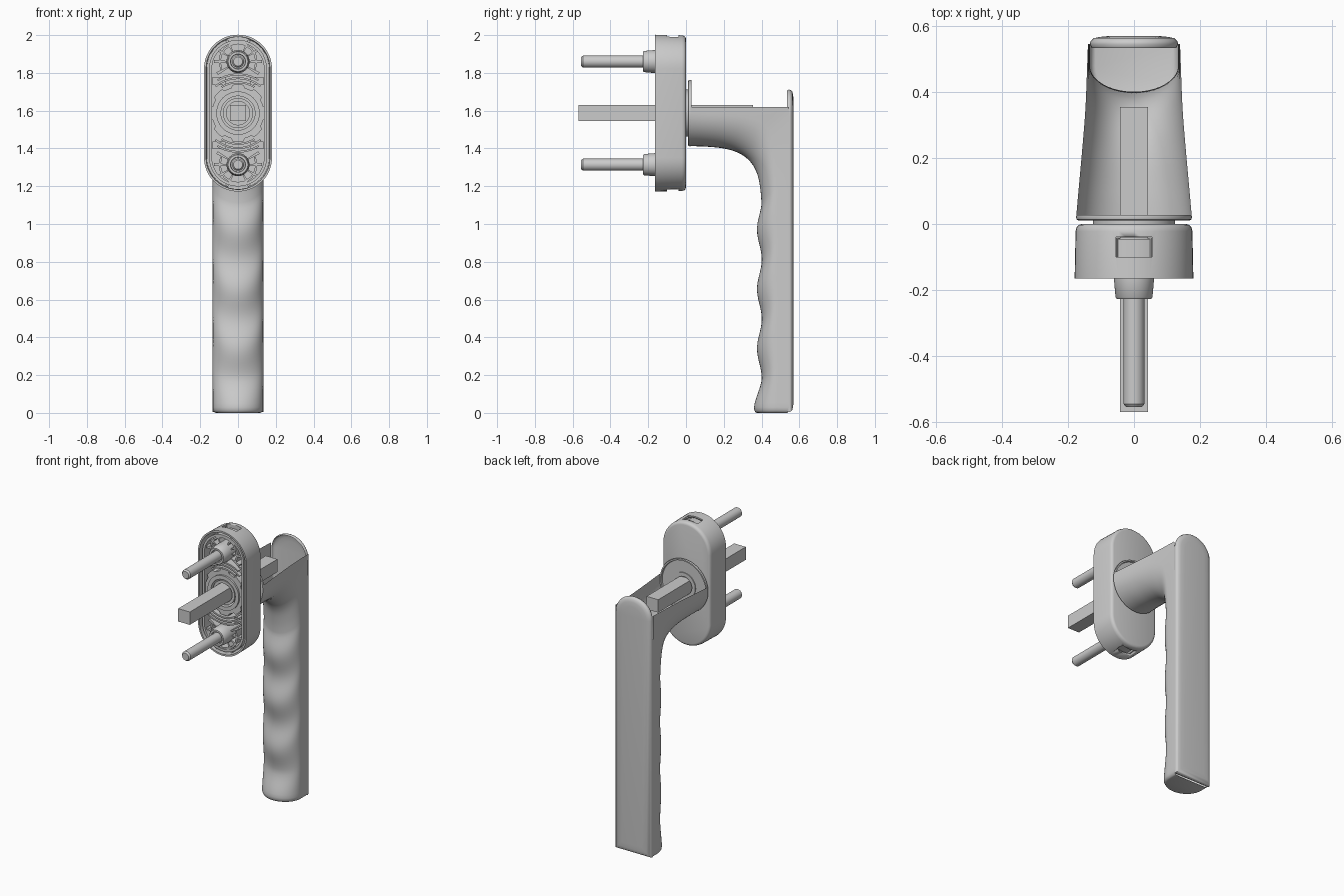
import bpy, bmesh, math
from mathutils import Vector

if "Cube" in bpy.data.objects:
    bpy.data.objects.remove(bpy.data.objects["Cube"])

CZ = 1.587            # spindle axis height
SCREWS = (CZ + 0.273, CZ - 0.273)


def finish(name, bm, angle=35):
    bmesh.ops.recalc_face_normals(bm, faces=bm.faces[:])
    me = bpy.data.meshes.new(name)
    bm.to_mesh(me)
    bm.free()
    ob = bpy.data.objects.new(name, me)
    bpy.context.collection.objects.link(ob)
    bpy.ops.object.select_all(action='DESELECT')
    ob.select_set(True)
    bpy.context.view_layer.objects.active = ob
    bpy.ops.object.shade_smooth_by_angle(angle=math.radians(angle))
    return ob


def loft(bm, rings, closed=True, cap0=False, cap1=False, wrap=False):
    vs = [[bm.verts.new(p) for p in r] for r in rings]
    pairs = list(zip(vs, vs[1:])) + ([(vs[-1], vs[0])] if wrap else [])
    n = len(rings[0])
    for a, b in pairs:
        for i in range(n if closed else n - 1):
            j = (i + 1) % n
            bm.faces.new((a[i], a[j], b[j], b[i]))
    if cap0:
        bm.faces.new(vs[0])
    if cap1:
        bm.faces.new(vs[-1])


def stadium(r, half, y, cz=CZ, n=24):
    out = []
    for s, a0 in ((1, 0), (-1, math.pi)):
        for i in range(n + 1 if half else n):
            a = a0 + math.pi * i / n
            out.append((r * math.cos(a), y, cz + s * half + r * math.sin(a)))
    return out


def tube(bm, profile, half=0, cz=CZ, wrap=False, n=24):
    """Stack of circles (or stadiums) along y; profile is (radius, y)."""
    loft(bm, [stadium(r, half, y, cz, n) for r, y in profile],
         cap0=not wrap, cap1=not wrap, wrap=wrap)


def ring(bm, r0, r1, y0, y1, half=0, cz=CZ):
    tube(bm, [(r0, y0), (r1, y0), (r1, y1), (r0, y1)], half, cz, wrap=True)


def prism(bm, pts, y0, y1):
    loft(bm, [[(x, y, z) for x, z in pts] for y in (y0, y1)], cap0=True, cap1=True)


def arc_rib(bm, cz, r0, r1, a0, a1, y0, y1, n=10):
    ang = [math.radians(a0 + (a1 - a0) * i / n) for i in range(n + 1)]
    pts = [(r1 * math.cos(a), cz + r1 * math.sin(a)) for a in ang]
    pts += [(r0 * math.cos(a), cz + r0 * math.sin(a)) for a in reversed(ang)]
    prism(bm, pts, y0, y1)


def box(bm, lo, hi):
    prism(bm, [(lo[0], lo[2]), (hi[0], lo[2]), (hi[0], hi[2]), (lo[0], hi[2])], lo[1], hi[1])


# Rosette cover: hollow stadium shell with end notches
bm = bmesh.new()
tube(bm, [(0.165, -0.04), (0.169, -0.165), (0.18, -0.165), (0.177, -0.022),
          (0.174, -0.010), (0.168, -0.003), (0.158, 0.0)], half=0.235)
rosette = finish("rosette_cover", bm)
bm = bmesh.new()
for s in (1, -1):
    z = CZ + s * 0.41
    box(bm, (-0.055, -0.10, z - 0.025), (0.055, -0.04, z + 0.04))
notch = finish("notch_cutter", bm)
notch.hide_render = True
notch.hide_set(True)
cut = rosette.modifiers.new("end_notches", 'BOOLEAN')
cut.operation = 'DIFFERENCE'
cut.object = notch
cut.solver = 'EXACT'

# Insert inside the rosette: rim, ribs around screws, bow-shaped bars
bm = bmesh.new()
ring(bm, 0.138, 0.153, -0.158, -0.045, half=0.235)
for s in (1, -1):
    cz = CZ + s * 0.273
    flip = 0 if s > 0 else 180
    arc_rib(bm, cz, 0.092, 0.103, flip - 25, flip + 205, -0.152, -0.041)
    for a in (-30, 0, 30, 62, 118, 150, 180, 210):
        w = 3.5
        arc_rib(bm, cz, 0.055, 0.128, flip + a - w, flip + a + w, -0.15, -0.041, 1)
    for r, spread in ((0.158, 32), (0.180, 40), (0.200, 32)):
        arc_rib(bm, CZ, r, r + 0.010, s * 90 - spread, s * 90 + spread, -0.155, -0.041)
    for x in (-0.1, 0.1):
        box(bm, (x - 0.035, -0.13, CZ + s * 0.17 - 0.02), (x + 0.035, -0.041, CZ + s * 0.17 + 0.02))
finish("rosette_insert", bm)

# Central detent disc with notched rim and stepped rings
bm = bmesh.new()
outer = []
for i in range(96):
    a = 2 * math.pi * i / 96
    r = 0.152 if math.cos(8 * a) > -0.45 else 0.138
    outer.append((r * math.cos(a), CZ + r * math.sin(a)))
inner = [(0.1 * math.cos(2 * math.pi * i / 96), CZ + 0.1 * math.sin(2 * math.pi * i / 96)) for i in range(96)]
loft(bm, [[(x, y, z) for x, z in p] for p, y in
          ((inner, -0.145), (outer, -0.145), (outer, -0.041), (inner, -0.041))], wrap=True)
ring(bm, 0.09, 0.115, -0.157, -0.042)
ring(bm, 0.062, 0.080, -0.150, -0.042)
finish("detent_disc", bm)

# Screws with their bosses
for name, cz in zip(("upper", "lower"), SCREWS):
    bm = bmesh.new()
    tube(bm, [(0.061, -0.041), (0.061, -0.165), (0.056, -0.222), (0.052, -0.227),
              (0.040, -0.227), (0.038, -0.215)], cz=cz)
    finish(name + "_screw_boss", bm)
    bm = bmesh.new()
    tube(bm, [(0.032, -0.21), (0.032, -0.545), (0.024, -0.555)], cz=cz)
    finish(name + "_screw", bm)

# Square spindle
bm = bmesh.new()
box(bm, (-0.043, -0.57, CZ - 0.043), (0.043, 0.355, CZ + 0.043))
finish("square_spindle", bm)

# Bearing and round collar at the start of the neck
bm = bmesh.new()
ring(bm, 0.06, 0.125, -0.01, 0.012)
finish("neck_bearing", bm)
bm = bmesh.new()
tube(bm, [(0.06, 0.010), (0.168, 0.010), (0.174, 0.014), (0.176, 0.021),
          (0.174, 0.028), (0.165, 0.028), (0.162, 0.018), (0.06, 0.018)], wrap=True, n=32)
ring(bm, 0.06, 0.085, 0.018, 0.024)
finish("neck_collar", bm)

# Lever shell: each station = bottom centre, shoulder and edge, as (y, z) pairs
key = [(0.025, 1.412, 0.025, 1.587, 0.025, 1.62),
       (0.10, 1.410, 0.11, 1.580, 0.11, 1.62),
       (0.20, 1.400, 0.23, 1.575, 0.23, 1.62),
       (0.28, 1.375, 0.34, 1.560, 0.36, 1.62),
       (0.34, 1.330, 0.42, 1.520, 0.545, 1.62),
       (0.377, 1.265, 0.458, 1.430, 0.545, 1.48),
       (0.394, 1.180, 0.475, 1.300, 0.545, 1.32)]


def grip(z):
    tilt = 0.1 * min(1, (z - 0.03) / 0.3)
    y = 0.3885 - 0.0125 * math.cos(math.tau * (z - 0.34) / 0.315)
    y -= 0.016 * max(0, (0.18 - z) / 0.15)
    return (y, z, 0.48, z + tilt, 0.545, z + tilt)


def catmull(p, q, r, s, t):
    return tuple(0.5 * (2 * b + (c - a) * t + (2 * a - 5 * b + 4 * c - d) * t * t
                        + (3 * b - a - 3 * c + d) * t ** 3) for a, b, c, d in zip(p, q, r, s))


pts = [key[0]] + key + [grip(1.10), grip(1.07)]
stations = [catmull(*pts[i:i + 4], k / 5) for i in range(len(pts) - 3) for k in range(5)]
for s in range(len(stations)):    # keep edges inside the open corner
    b = stations[s]
    stations[s] = b[:4] + (min(b[4], 0.545), min(b[5], 1.62))
stations += [grip(1.10 - 1.07 * i / 56) for i in range(57)]


def section(st, scale=1.0, dz=0.0, n=20):
    yb, zb, ys, zs, ye, ze = st
    w = max(0.134, 0.175 - 0.09 * (ys - 0.025))
    out = [(-w, ye, ze)]
    for i in range(n + 1):
        t = math.pi * (i / n - 0.5)
        c = math.cos(t)
        out.append((w * math.sin(t), ys + (yb - ys) * c, zs + (zb - zs) * c))
    out.append((w, ye, ze))
    return [(x * scale, 0.47 + (y - 0.47) * scale, z + dz) for x, y, z in out]


bm = bmesh.new()
rings = [section(s) for s in stations]
rings += [section(stations[-1], 0.985, -0.016), section(stations[-1], 0.93, -0.027),
          section(stations[-1], 0.87, -0.030)]
loft(bm, rings, closed=False, cap1=True)
finish("lever_shell", bm, 50)

# Back of the lever: flat panel with arched top and rounded rim
def outline(inset, y):
    w = 0.134 - inset
    pts = [(-w, y, 0.004 + inset), (w, y, 0.004 + inset)]
    for i in range(25):
        a = math.pi * i / 24
        pts.append((w * math.cos(a), y, 1.585 + (0.127 - inset) * math.sin(a)))
    return pts


bm = bmesh.new()
loft(bm, [outline(i, y) for i, y in
          ((0.006, 0.534), (0.0, 0.545), (0.003, 0.555), (0.012, 0.563), (0.03, 0.567), (0.06, 0.57))],
     cap1=True)
finish("lever_back", bm, 50)
